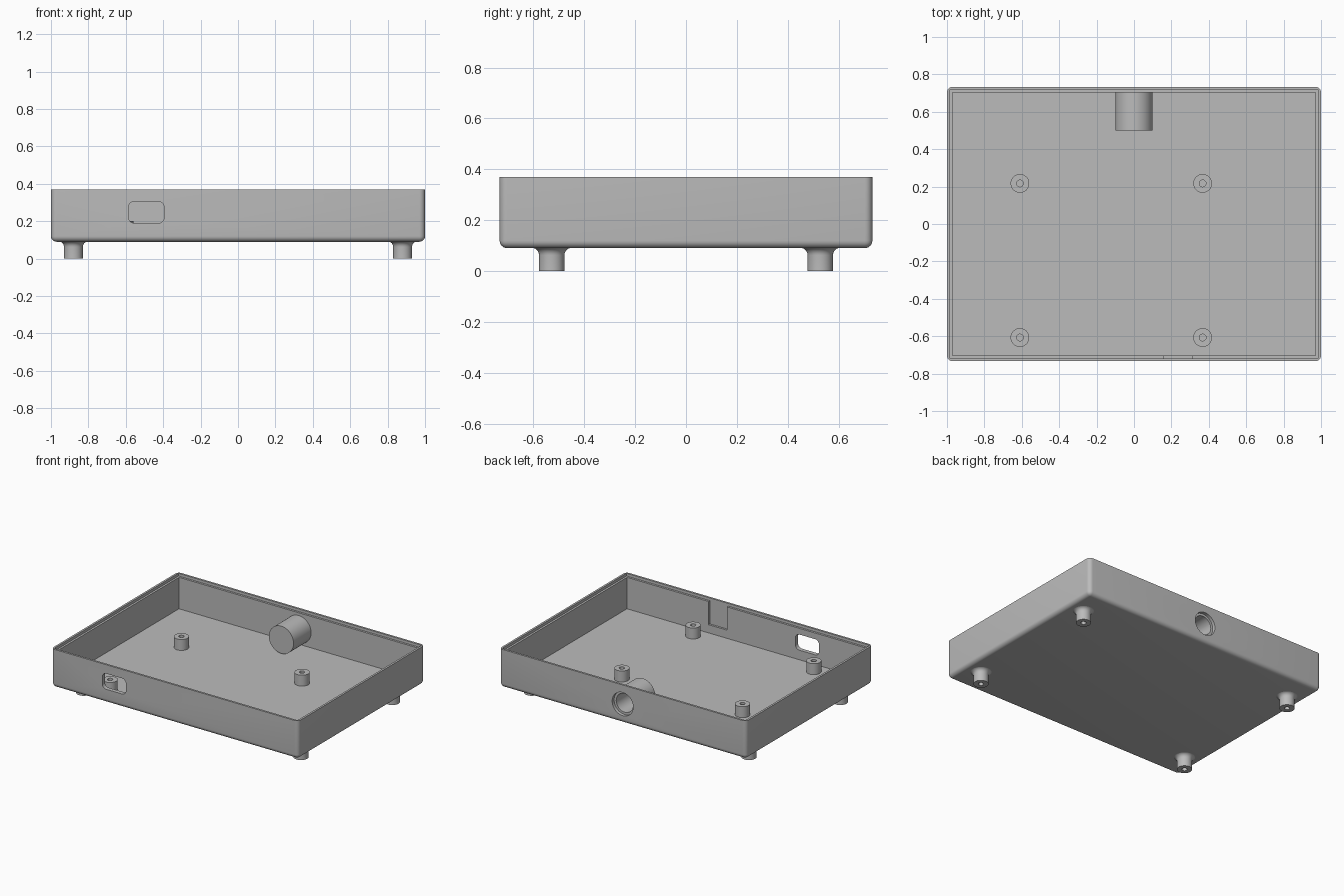
import bpy, bmesh, math
from mathutils import Matrix, Vector

old = bpy.data.objects.get("Cube")
if old:
    bpy.data.objects.remove(old, do_unlink=True)

gray = bpy.data.materials.new("plain gray")
gray.use_nodes = True
gray.diffuse_color = (0.5, 0.5, 0.5, 1)
gray.node_tree.nodes["Principled BSDF"].inputs["Base Color"].default_value = gray.diffuse_color

HX, HY, BASE, TOP = 1.0, 0.733, 0.09, 0.37
WALL, LIP = 0.03, 0.015
PORT_Z = 0.23


def finish(bm, name):
    bmesh.ops.recalc_face_normals(bm, faces=bm.faces)
    mesh = bpy.data.meshes.new(name)
    bm.to_mesh(mesh)
    bm.free()
    mesh.materials.append(gray)
    ob = bpy.data.objects.new(name, mesh)
    bpy.context.collection.objects.link(ob)
    return ob


def smooth(ob):
    bpy.ops.object.select_all(action='DESELECT')
    ob.select_set(True)
    bpy.context.view_layer.objects.active = ob
    bpy.ops.object.shade_smooth_by_angle(angle=math.radians(30))


def box(name, lo, hi, radius=0, rounded=None):
    """Box between two corners; edges chosen by the rule are rounded."""
    lo, hi = Vector(lo), Vector(hi)
    bm = bmesh.new()
    bmesh.ops.create_cube(bm, size=1)
    for v in bm.verts:
        v.co = (lo + hi) / 2 + v.co * (hi - lo)
    if radius:
        edges = [e for e in bm.edges if rounded(e)]
        bmesh.ops.bevel(bm, geom=edges, offset=radius, segments=6,
                        profile=0.5, affect='EDGES')
    return finish(bm, name)


def lathe(name, profile, place, steps=48):
    """Turn (radius, height) points around z, then place the solid."""
    bm = bmesh.new()
    verts = [bm.verts.new((r, 0, z)) for r, z in profile]
    edges = [bm.edges.new(pair) for pair in zip(verts, verts[1:])]
    bmesh.ops.spin(bm, geom=verts + edges, cent=(0, 0, 0), axis=(0, 0, 1),
                   angle=math.tau, steps=steps, use_merge=True)
    bmesh.ops.remove_doubles(bm, verts=bm.verts, dist=1e-5)
    bmesh.ops.transform(bm, matrix=place, verts=bm.verts)
    return finish(bm, name)


def cut(target, cutter):
    mod = target.modifiers.new("cut", 'BOOLEAN')
    mod.operation, mod.solver, mod.object = 'DIFFERENCE', 'EXACT', cutter
    bpy.context.view_layer.objects.active = target
    bpy.ops.object.modifier_apply(modifier=mod.name)
    bpy.data.objects.remove(cutter, do_unlink=True)


# Tray shell, rounded on the underside and the upright corners
tray = box("tray", (-HX, -HY, BASE), (HX, HY, TOP), 0.03,
           lambda e: min(v.co.z for v in e.verts) < TOP - 0.01)
ix, iy = HX - WALL, HY - WALL
lx, ly = HX - LIP, HY - LIP
cut(tray, box("cavity", (-ix, -iy, 0.12), (ix, iy, 0.5)))
cut(tray, box("lip_step", (-lx, -ly, 0.35), (lx, ly, 0.5)))

# Slot in the inner face of the front wall
cut(tray, box("slot", (0.16, -ly, 0.18), (0.31, -0.6, 0.45)))

# Rounded opening through the front wall
cut(tray, box("port", (-0.585, -0.8, 0.19), (-0.395, -0.68, 0.305), 0.03,
              lambda e: abs(e.verts[0].co.y - e.verts[1].co.y) > 0.05))

# Round opening through the back wall
to_back = Matrix.Translation((0, 0, PORT_Z)) @ Matrix.Rotation(-math.pi / 2, 4, 'X')
cut(tray, lathe("back_opening", [(0, 0.66), (0.085, 0.66), (0.085, 0.8), (0, 0.8)], to_back))
smooth(tray)

# Closed barrel socket behind the back opening
smooth(lathe("barrel_socket", [(0, 0.5), (0.1, 0.5), (0.1, 0.71), (0.068, 0.71),
                               (0.068, 0.53), (0, 0.53)], to_back))

# Standoffs with screw holes
standoff = [(0, 0.115), (0.05, 0.115), (0.05, 0.2), (0.018, 0.2), (0.018, 0.13), (0, 0.13)]
for side, x in (("right", -0.61), ("left", 0.367)):
    for end, y in (("front", -0.607), ("back", 0.217)):
        smooth(lathe(f"standoff_{end}_{side}", standoff, Matrix.Translation((x, y, 0))))

# Feet with a flared top and a screw hole underneath
flare = [(0.08 - 0.03 * math.cos(a), 0.062 + 0.03 * math.sin(a))
         for a in (math.pi / 2 * i / 6 for i in range(7))]
foot = [(0, 0.06), (0.018, 0.06), (0.018, 0), (0.05, 0)] + flare + [(0, 0.092)]
for side, x in (("right", -0.88), ("left", 0.88)):
    for end, y in (("front", -0.528), ("back", 0.528)):
        smooth(lathe(f"foot_{end}_{side}", foot, Matrix.Translation((x, y, 0))))
